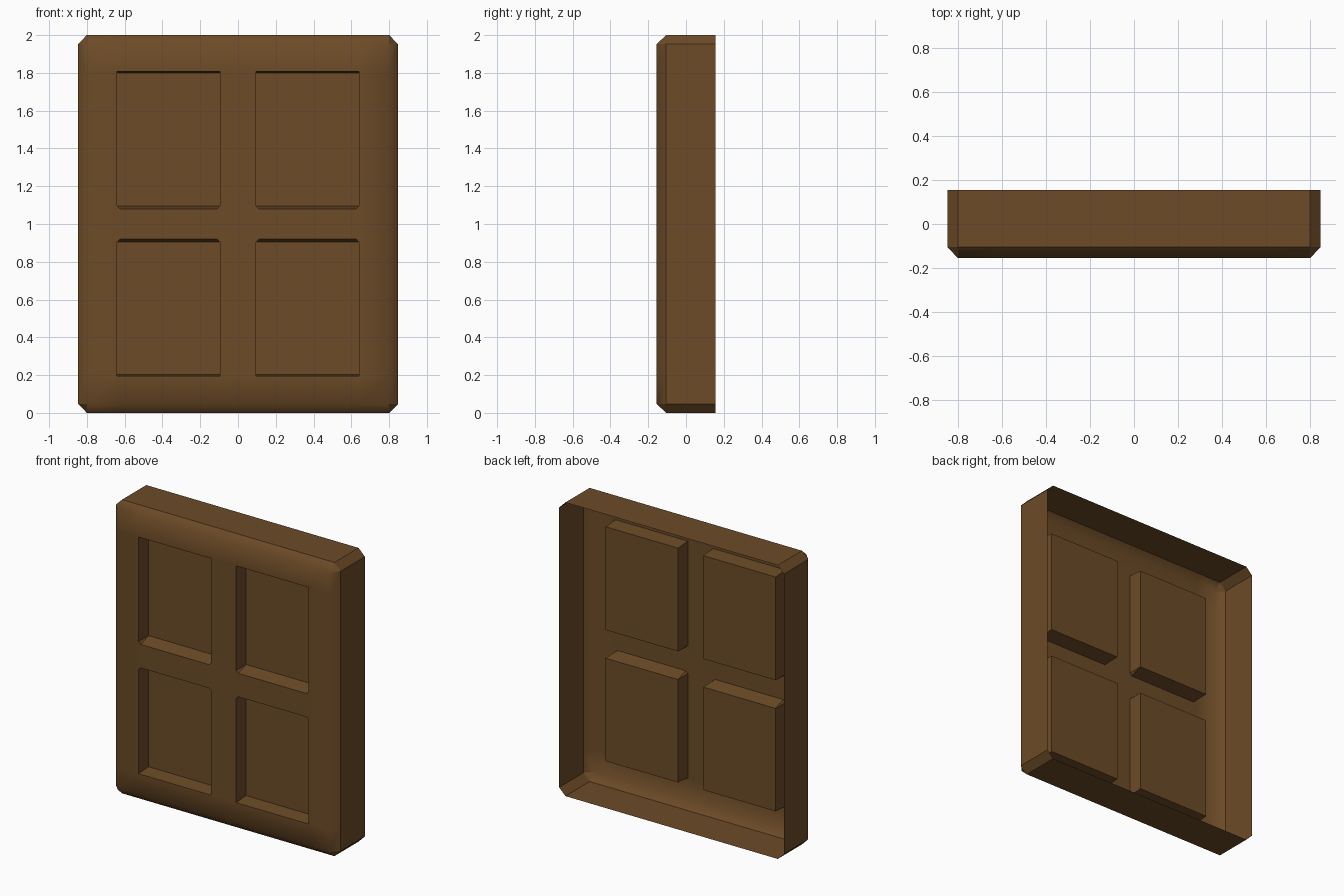
import bpy, bmesh, math

cube = bpy.data.objects.get("Cube")
if cube:
    bpy.data.objects.remove(cube)

# Brown wood material
wood = bpy.data.materials.new("brown wood")
wood.use_nodes = True
colour = (0.15, 0.07, 0.02, 1)
wood.diffuse_color = colour
wood.node_tree.nodes["Principled BSDF"].inputs["Base Color"].default_value = colour

FRONT, MID, BACK, FLOOR = -0.155, -0.105, 0.155, -0.05
HALF, TOP = 0.847, 2.0
CUT = 0.016
xs = [-0.8, -0.64, -0.095, 0.095, 0.64, 0.8]
zs = [0.047, 0.195, 0.92, 1.08, 1.807, 1.953]

bm = bmesh.new()


def face(*points):
    return bm.faces.new([bm.verts.new(p) for p in points])


def recess(x0, x1, outer, inner):
    """Sunken panel whose two corners next to the middle rail are clipped."""
    s = 1 if inner > outer else -1
    rim = [(x0, outer), (x1, outer), (x1, inner - s * CUT),
           (x1 - CUT, inner), (x0 + CUT, inner), (x0, inner - s * CUT)]
    a, b = outer + s * 0.008, inner - s * CUT
    floor = [(x0, a), (x1, a), (x1, b), (x0, b)]
    r = [(x, FRONT, z) for x, z in rim]
    f = [(x, FLOOR, z) for x, z in floor]
    face(*f)
    face(r[0], r[1], f[1], f[0])
    face(r[1], r[2], f[2], f[1])
    face(r[3], r[4], f[3], f[2])
    face(r[5], r[0], f[0], f[3])
    face(r[2], r[3], f[2])
    face(r[4], r[5], f[3])
    face(r[2], (x1, FRONT, inner), r[3])
    face(r[4], (x0, FRONT, inner), r[5])


# Front frame with four sunken panels
for i in range(5):
    for j in range(5):
        x0, x1, z0, z1 = xs[i], xs[i + 1], zs[j], zs[j + 1]
        if i in (1, 3) and j in (1, 3):
            recess(x0, x1, *((z0, z1) if j == 1 else (z1, z0)))
        else:
            face((x0, FRONT, z0), (x1, FRONT, z0), (x1, FRONT, z1), (x0, FRONT, z1))

# Chamfers and walls along the four sides
for k in range(5):
    for edge, outer in ((zs[0], 0), (zs[-1], TOP)):
        a, b = xs[k], xs[k + 1]
        face((a, FRONT, edge), (b, FRONT, edge), (b, MID, outer), (a, MID, outer))
        face((a, MID, outer), (b, MID, outer), (b, BACK, outer), (a, BACK, outer))
    for edge, outer in ((xs[0], -HALF), (xs[-1], HALF)):
        a, b = zs[k], zs[k + 1]
        face((edge, FRONT, a), (edge, FRONT, b), (outer, MID, b), (outer, MID, a))
        face((outer, MID, a), (outer, MID, b), (outer, BACK, b), (outer, BACK, a))

# Clipped corners
for x, side in ((xs[0], -HALF), (xs[-1], HALF)):
    for z, end in ((zs[0], 0), (zs[-1], TOP)):
        face((x, FRONT, z), (x, MID, end), (side, MID, z))
        face((x, MID, end), (side, MID, z), (side, BACK, z), (x, BACK, end))

bmesh.ops.remove_doubles(bm, verts=bm.verts, dist=0.0005)
bmesh.ops.recalc_face_normals(bm, faces=bm.faces)
bm.normal_update()
plate = [f for f in bm.faces if all(v.co.y < FRONT + 0.001 for v in f.verts)]
if sum(f.normal.y * f.calc_area() for f in plate) > 0:
    bmesh.ops.reverse_faces(bm, faces=bm.faces)

# Soft shading only where the front plate meets its chamfer
for f in bm.faces:
    f.smooth = True
for e in bm.edges:
    on_front = all(v.co.y < FRONT + 0.001 for v in e.verts)
    angle = e.calc_face_angle(math.pi)
    e.smooth = angle < 0.02 or (on_front and angle < math.radians(60))

mesh = bpy.data.meshes.new("panelled_door")
bm.to_mesh(mesh)
bm.free()
mesh.materials.append(wood)
door = bpy.data.objects.new("panelled_door", mesh)
bpy.context.collection.objects.link(door)
